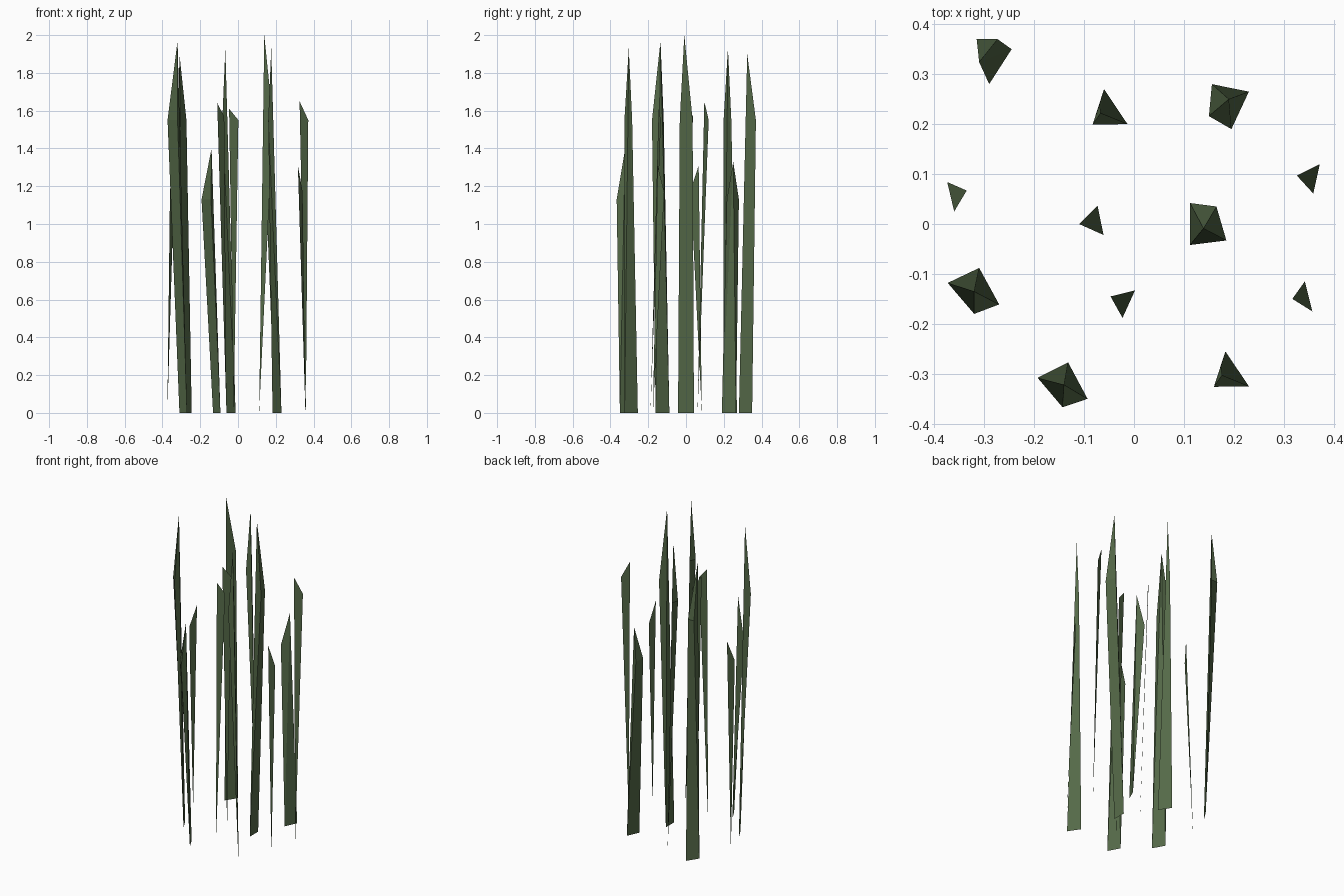
import bpy
import bmesh

if "Cube" in bpy.data.objects:
    bpy.data.objects.remove(bpy.data.objects["Cube"])

leaf_green = bpy.data.materials.new("leaf_green")
leaf_green.diffuse_color = (0.09, 0.142, 0.065, 1)
leaf_green.use_nodes = True
leaf_green.node_tree.nodes["Principled BSDF"].inputs["Base Color"].default_value = leaf_green.diffuse_color


def build(name, points, faces):
    """Make a flat-shaded green object from a handful of corners."""
    bm = bmesh.new()
    verts = [bm.verts.new(p) for p in points]
    for f in faces:
        bm.faces.new([verts[i] for i in f])
    bmesh.ops.recalc_face_normals(bm, faces=bm.faces[:])
    mesh = bpy.data.meshes.new(name)
    bm.to_mesh(mesh)
    bm.free()
    mesh.materials.append(leaf_green)
    obj = bpy.data.objects.new(name, mesh)
    bpy.context.collection.objects.link(obj)
    return obj


def thick_blade(name, base, shoulder, shoulder_z, tip):
    """Leaning solid blade: ground edge, wide shoulder edge, pointed tip."""
    points = [(x, y, 0) for x, y in base]
    points += [(x, y, shoulder_z) for x, y in shoulder]
    points.append(tip)
    faces = [(0, 1, 3, 2), (0, 1, 4), (0, 2, 4), (1, 3, 4), (2, 3, 4)]
    return build(name, points, faces)


def thin_blade(name, root, shoulder, tip):
    """Single flat sliver standing on its point."""
    return build(name, [(*root, 0), shoulder, tip], [(0, 1, 2)])


# Thick blades
thick_blade("front_blade", [(-0.132, -0.277), (-0.093, -0.35)],
            [(-0.193, -0.308), (-0.143, -0.367)], 1.13, (-0.14, -0.322, 1.4))
thick_blade("left_blade", [(-0.31, -0.088), (-0.27, -0.161)],
            [(-0.373, -0.118), (-0.32, -0.18)], 1.55, (-0.32, -0.135, 1.97))
thick_blade("centre_blade", [(0.112, 0.042), (0.112, -0.042)],
            [(0.165, 0.035), (0.185, -0.033)], 1.55, (0.139, -0.009, 2.0))
thick_blade("back_right_blade", [(0.23, 0.265), (0.195, 0.19)],
            [(0.156, 0.28), (0.15, 0.216)], 1.13, (0.19, 0.25, 1.33))
thick_blade("back_left_blade", [(-0.245, 0.35), (-0.29, 0.28)],
            [(-0.273, 0.37), (-0.315, 0.37)], 1.55, (-0.31, 0.324, 1.9))

# Matching pair of narrow solid blades
for name, dx, dy in (("front_right_blade", 0, 0), ("back_blade", -0.243, 0.525)):
    thick_blade(name, [(0.183 + dx, -0.255 + dy), (0.23 + dx, -0.325 + dy)],
                [(0.174 + dx, -0.285 + dy), (0.16 + dx, -0.326 + dy)], 1.55,
                (0.176 + dx, -0.303 + dy, 1.93))

# Thin slivers
thin_blade("right_back_sliver", (0.359, 0.061), (0.372, 0.12, 1.55), (0.326, 0.097, 1.65))
thin_blade("left_sliver", (-0.374, 0.084), (-0.36, 0.025, 1.18), (-0.335, 0.067, 1.31))
thin_blade("middle_sliver", (-0.061, -0.022), (-0.073, 0.037, 1.57), (-0.11, 0.0, 1.64))
thin_blade("front_middle_sliver", (-0.023, -0.188), (0.002, -0.133, 1.55), (-0.047, -0.145, 1.61))
thin_blade("right_front_sliver", (0.357, -0.175), (0.342, -0.115, 1.17), (0.317, -0.15, 1.31))
